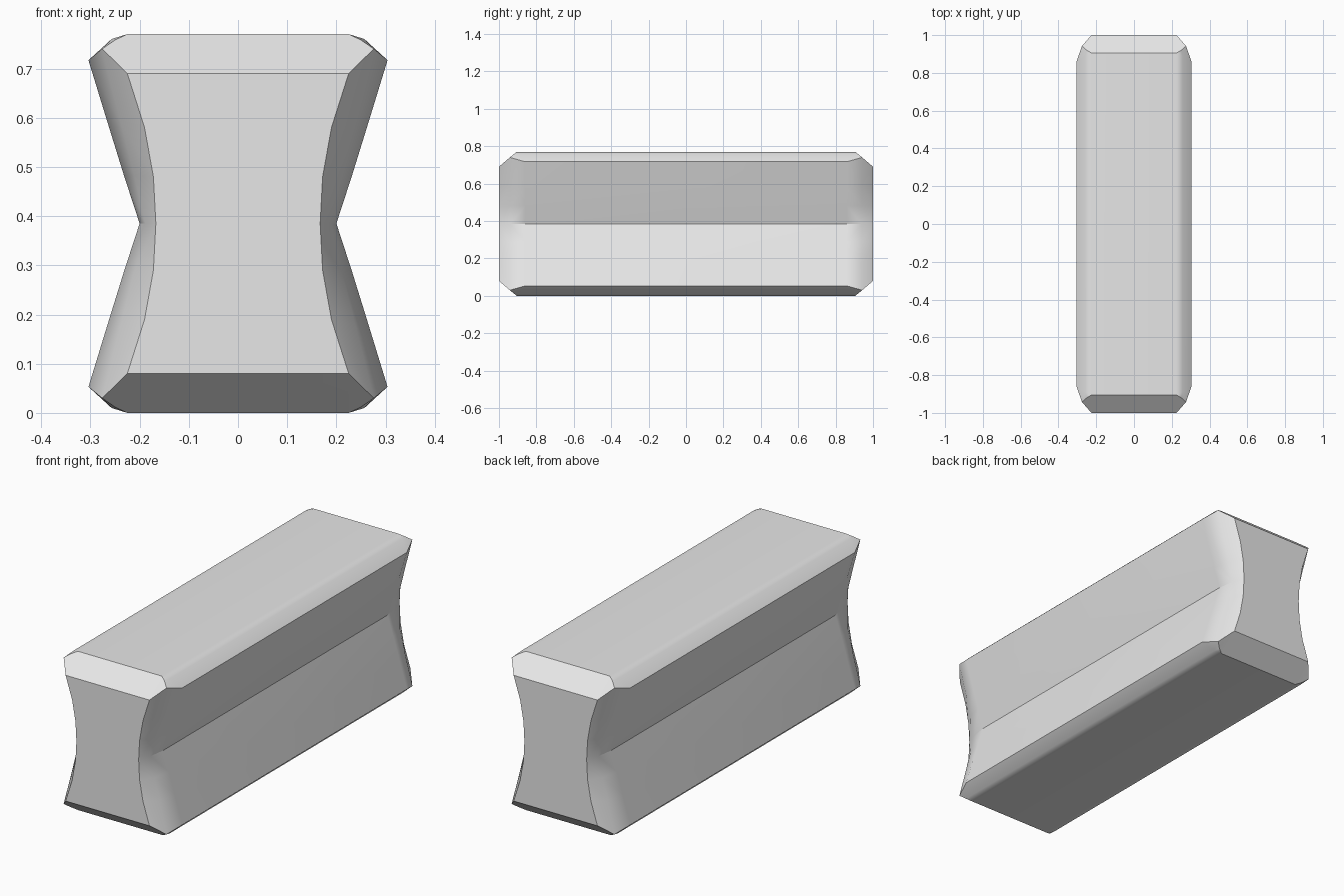
import bpy
import math

cube = bpy.data.objects.get("Cube")
if cube:
    bpy.data.objects.remove(cube, do_unlink=True)

MID = 0.385  # mid height, where the sides pinch in

grey = bpy.data.materials.new("plain_grey")
grey.use_nodes = True
grey.diffuse_color = (0.8, 0.8, 0.8, 1)
grey.node_tree.nodes["Principled BSDF"].inputs["Base Color"].default_value = (0.8, 0.8, 0.8, 1)

# Half-profile from the top centre, over the bevelled rim, down to the waist
profile = [(0, 0.77), (0.225, 0.77), (0.257, 0.76), (0.304, 0.717),
           (0.262, 0.58), (0.231, 0.48), (0.2, MID)]
# Rows of one eighth of the bar: middle, start of rounding, chamfer, end
rows = [
    [(x, 0, z) for x, z in profile],
    [(x, 0.905 if i < 2 else 0.89 if i == 2 else 0.86, z) for i, (x, z) in enumerate(profile)],
    [(0, 0.905, 0.77), (0.225, 0.905, 0.77), (0.25, 0.92, 0.758), (0.276, 0.942, 0.74),
     (0.238, 0.94, 0.59), (0.211, 0.94, 0.483), (0.188, 0.94, MID)],
    [(0, 1, 0.69), (0.225, 1, 0.69), (0.225, 1, 0.69), (0.225, 1, 0.69),
     (0.19, 1, 0.58), (0.172, 1, 0.48), (0.167, 1, MID)],
]

# Shared vertices, so collapsed corners become triangles
verts, faces = [], []


def vert(p):
    p = (p[0], p[1], p[2] - MID)
    if p not in verts:
        verts.append(p)
    return verts.index(p)


def add_face(points):
    ids = list(dict.fromkeys(vert(p) for p in points))
    if len(ids) > 2:
        faces.append(ids)


for near, far in zip(rows, rows[1:]):
    for i in range(len(profile) - 1):
        add_face([near[i], near[i + 1], far[i + 1], far[i]])
add_face(rows[-1] + [(0, 1, MID)])  # flat end

mesh = bpy.data.meshes.new("waisted_bar")
mesh.from_pydata(verts, [], faces)
mesh.materials.append(grey)
bar = bpy.data.objects.new("waisted_bar", mesh)
bpy.context.collection.objects.link(bar)
bar.location.z = MID

# Mirror the eighth in all three directions
mirror = bar.modifiers.new("mirror", 'MIRROR')
mirror.use_axis = (True, True, True)
mirror.merge_threshold = 0.0005

bpy.context.view_layer.objects.active = bar
bar.select_set(True)
bpy.ops.object.modifier_apply(modifier="mirror")

# Consistent outward normals
bpy.ops.object.mode_set(mode='EDIT')
bpy.ops.mesh.select_all(action='SELECT')
bpy.ops.mesh.normals_make_consistent(inside=False)
bpy.ops.object.mode_set(mode='OBJECT')

# Soft rounding on the rim and ends, crisp main edges
bpy.ops.object.shade_smooth_by_angle(angle=math.radians(30))
weighted = bar.modifiers.new("weighted_normals", 'WEIGHTED_NORMAL')
weighted.keep_sharp = True
